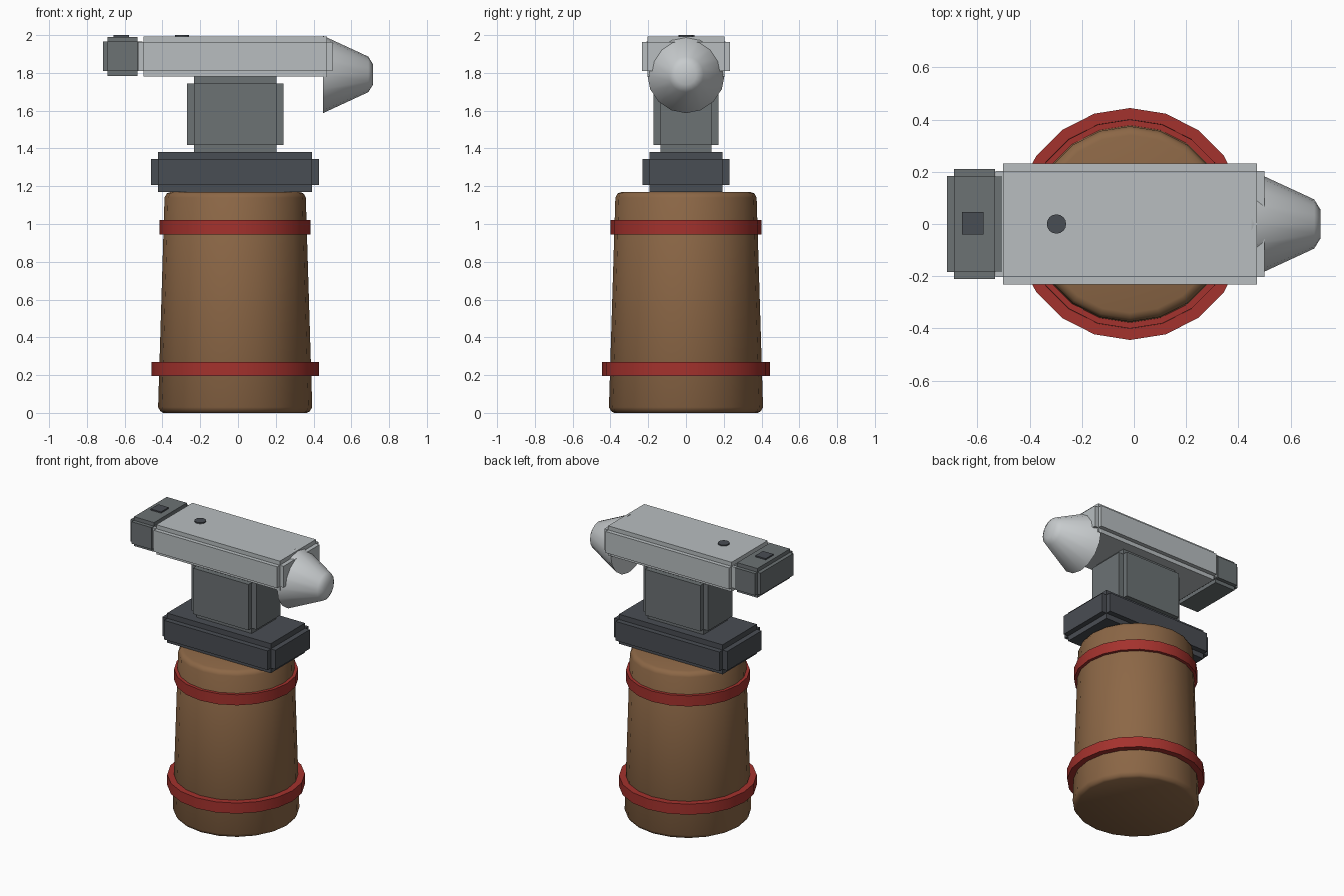
import bpy, bmesh, math
from mathutils import Matrix, Vector

old = bpy.data.objects.get("Cube")
if old:
    bpy.data.objects.remove(old, do_unlink=True)


def srgb(r, g, b):
    return tuple((c / 255 / 12.92) if c < 10 else ((c / 255 + 0.055) / 1.055) ** 2.4
                 for c in (r, g, b)) + (1.0,)


def material(name, r, g, b):
    m = bpy.data.materials.new(name)
    m.use_nodes = True
    m.diffuse_color = srgb(r, g, b)
    bsdf = next(n for n in m.node_tree.nodes if n.type == 'BSDF_PRINCIPLED')
    bsdf.inputs["Base Color"].default_value = srgb(r, g, b)
    return m


WOOD = material("wood brown", 140, 103, 70)
RED = material("band red", 164, 50, 45)
DARK = material("dark steel", 73, 77, 83)
MID = material("mid steel", 108, 114, 116)
LIGHT = material("light steel", 184, 190, 192)
HORN = material("polished steel", 200, 204, 206)
AXIS_X = -0.015  # centre line of the stump and the feet


def finish(bm, name, mat, smooth=None):
    bmesh.ops.recalc_face_normals(bm, faces=bm.faces)
    mesh = bpy.data.meshes.new(name)
    bm.to_mesh(mesh)
    bm.free()
    ob = bpy.data.objects.new(name, mesh)
    bpy.context.scene.collection.objects.link(ob)
    mesh.materials.append(mat)
    if smooth:
        bpy.ops.object.select_all(action='DESELECT')
        ob.select_set(True)
        bpy.context.view_layer.objects.active = ob
        bpy.ops.object.shade_smooth_by_angle(angle=math.radians(smooth))
    return ob


def box(bm, centre, size):
    bmesh.ops.create_cube(bm, size=1, matrix=Matrix.Translation(centre)
                          @ Matrix.Diagonal((*size, 1)))


def notched_block(name, mat, centre, size, step):
    """Box whose every edge is cut back to a small square step."""
    bm = bmesh.new()
    box(bm, centre, [s - 2 * step for s in size])
    bm.normal_update()
    for face in bmesh.ops.extrude_discrete_faces(bm, faces=bm.faces[:])["faces"]:
        face.normal_update()
        bmesh.ops.translate(bm, verts=face.verts, vec=face.normal * step)
    # the sunken core faces coincide with the plate roots and stay inside
    return finish(bm, name, mat)


def lathe(name, mat, profile, sides, place, smooth=None):
    """Turn (radius, height) points about z, cap both ends, then place."""
    bm = bmesh.new()
    rings = []
    for r, h in profile:
        angles = [math.tau * i / sides for i in range(sides)]
        rings.append([bm.verts.new((r * math.cos(a), r * math.sin(a), h)) for a in angles])
    for low, high in zip(rings, rings[1:]):
        for i in range(sides):
            j = (i + 1) % sides
            bm.faces.new((low[i], low[j], high[j], high[i]))
    bm.faces.new(rings[0])
    bm.faces.new(rings[-1])
    bmesh.ops.transform(bm, matrix=place, verts=bm.verts)
    return finish(bm, name, mat, smooth)


# Wooden stump with rounded rims
stump_place = Matrix.Translation((AXIS_X, 0, 0))
lathe("stump", WOOD,
      [(0.38, 0), (0.395, 0.008), (0.408, 0.03), (0.374, 1.14), (0.362, 1.162), (0.34, 1.17)],
      20, stump_place, 50)

# Red bands around the stump
for name, radius, z in (("lower_band", 0.444, 0.195), ("upper_band", 0.40, 0.945)):
    lathe(name, RED, [(radius, z), (radius, z + 0.075)], 20, stump_place, 30)

# Anvil body
notched_block("foot", DARK, Vector((AXIS_X, 0, 1.275)), (0.89, 0.46, 0.21), 0.037)
notched_block("waist", MID, Vector((AXIS_X, 0, 1.58)), (0.51, 0.345, 0.40), 0.037)
notched_block("anvil_face", LIGHT, Vector((AXIS_X, 0, 1.887)), (1.03, 0.464, 0.21), 0.029)
notched_block("heel", MID, Vector((-0.611, 0, 1.887)), (0.21, 0.42, 0.208), 0.026)

# Tapered horn pointing along +x
lathe("horn", HORN, [(0.205, 0.45), (0.094, 0.69), (0.055, 0.714)], 16,
      Matrix.Translation((0, 0, 1.792)) @ Matrix.Rotation(math.pi / 2, 4, 'Y'), 40)

# Square and round tool holes as thin dark plates
bm = bmesh.new()
box(bm, (-0.618, 0.002, 1.995), (0.082, 0.086, 0.01))
finish(bm, "square_hole", DARK)
lathe("round_hole", DARK, [(0.037, 1.99), (0.037, 2.0)], 16,
      Matrix.Translation((-0.297, 0, 0)))
